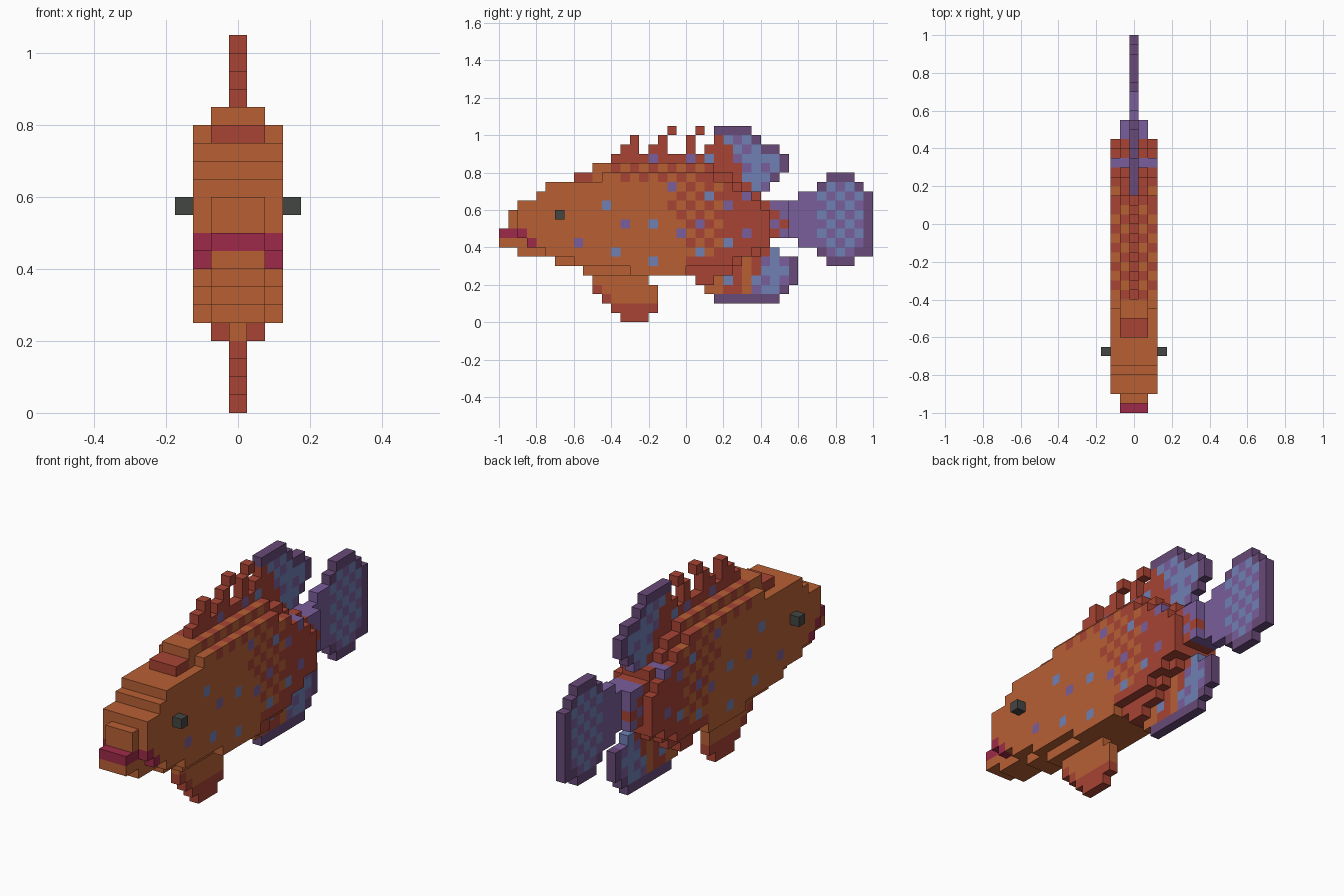
import bpy

if "Cube" in bpy.data.objects:
    bpy.data.objects.remove(bpy.data.objects["Cube"])

S = 0.05  # block size


def material(name, rgb):
    m = bpy.data.materials.new(name)
    lin = [((c / 255 + 0.055) / 1.055) ** 2.4 for c in rgb]
    m.diffuse_color = (*lin, 1)
    m.use_nodes = True
    m.node_tree.nodes["Principled BSDF"].inputs["Base Color"].default_value = m.diffuse_color
    return m


MATS = [material(n, c) for n, c in [
    ("orange", (184, 96, 52)), ("rust red", (168, 68, 52)),
    ("crimson", (158, 42, 72)), ("dark purple", (104, 74, 120)),
    ("violet", (122, 94, 156)), ("soft blue", (110, 128, 180)),
    ("charcoal", (68, 70, 68))]]
ORANGE, RED, CRIMSON, DARK, VIOLET, BLUE, GREY = range(7)

parts, taken = {}, {}


def fill(part, layers, boxes):
    """Claim blocks: each box is (y start, y end, z start, z end) in blocks."""
    for y0, y1, z0, z1 in boxes:
        for l in layers:
            for y in range(y0, y1):
                for z in range(z0, z1):
                    if (l, y, z) not in taken:
                        taken[l, y, z] = part
                        parts.setdefault(part, []).append((l, y, z))


# body: three-wide core plus outer flanks
fill("body", (-1, 0, 1), [
    (0, 1, 8, 10), (1, 2, 8, 12), (2, 4, 7, 13), (4, 5, 7, 14), (5, 6, 7, 15),
    (6, 8, 6, 15), (8, 9, 6, 16), (9, 10, 5, 16), (10, 21, 5, 17),
    (21, 23, 4, 17), (23, 25, 5, 16), (25, 26, 6, 15), (26, 28, 7, 14),
    (28, 29, 8, 13), (29, 31, 9, 13)])
fill("body", (-2, 2), [
    (2, 3, 9, 13), (3, 4, 8, 13), (4, 5, 8, 14), (5, 8, 7, 15), (8, 11, 6, 15),
    (11, 14, 6, 16), (14, 20, 5, 16), (20, 23, 6, 16), (23, 25, 6, 15),
    (25, 27, 7, 14), (27, 28, 8, 13), (28, 29, 8, 12)])
# spiny dorsal fin
fill("dorsal_fin", (0,), [
    (12, 23, 17, 18), (13, 14, 18, 19), (14, 15, 18, 20), (16, 17, 18, 19),
    (17, 18, 18, 20), (18, 19, 20, 21), (20, 21, 18, 20), (21, 22, 20, 21),
    (22, 23, 18, 19)])
fill("rear_dorsal_fin", (0,), [
    (23, 27, 14, 21), (27, 28, 14, 20), (28, 29, 14, 19), (29, 30, 15, 19),
    (30, 31, 16, 18)])
fill("anal_fin", (0,), [
    (21, 22, 4, 8), (22, 23, 3, 8), (23, 30, 2, 8), (30, 31, 3, 7),
    (31, 32, 4, 7)])
fill("belly_fin", (0,), [
    (10, 11, 3, 5), (11, 12, 2, 5), (12, 13, 1, 5), (13, 16, 0, 5),
    (16, 17, 1, 4)])
fill("tail_fin", (0,), [
    (31, 32, 9, 13), (32, 34, 8, 14), (34, 35, 7, 15), (35, 38, 6, 16),
    (38, 39, 7, 15), (39, 40, 7, 14)])
fill("eyes", (-3, 3), [(6, 7, 11, 12)])

# scattered scale spots on the flanks
SPOTS = {(11, 12): BLUE, (13, 10): VIOLET, (16, 10): BLUE, (8, 8): VIOLET,
         (12, 7): BLUE, (16, 6): BLUE, (19, 9): VIOLET, (18, 14): VIOLET,
         (16, 17): VIOLET, (20, 17): VIOLET, (22, 17): BLUE, (22, 13): BLUE,
         (21, 10): VIOLET, (24, 12): VIOLET, (26, 13): VIOLET,
         (26, 9): VIOLET, (24, 8): BLUE, (21, 7): BLUE, (24, 4): BLUE}


def colour(part, l, y, z):
    odd = (y + z) % 2
    rim = any((0, a, b) not in taken for a, b in
              ((y + 1, z), (y, z + 1), (y, z - 1)))
    if part == "eyes":
        return GREY
    if part == "tail_fin":
        if rim and y >= 34:
            return DARK
        return BLUE if y >= 34 and odd else VIOLET
    if part == "belly_fin":
        return RED if z <= 1 or y + z <= 13 and z < 4 else ORANGE
    if part == "rear_dorsal_fin":
        if rim and z >= 15:
            return DARK
        if y + (z - 15) / 2 < 26:
            return RED
        return BLUE if odd or y % 2 and y > 26 else VIOLET
    if part == "anal_fin":
        if z == 2 or y == 31 or (y == 30 and z == 3):
            return DARK
        if (y, z) in SPOTS:
            return SPOTS[y, z]
        if y - z / 2 >= 25:
            return BLUE if odd or y > 27 and y % 2 else VIOLET
        return ORANGE if y - z / 2 < 22.5 or y == 26 else RED
    if part == "dorsal_fin":
        return SPOTS.get((y, z), RED)
    # body: mouth, spots, then orange fading through a chequer into red
    if (z == 9 and y <= 2) or (z == 8 and y == 3 and abs(l) == 2):
        return CRIMSON
    if (y, z) in SPOTS and (y, z + 1) in {(b, c) for a, b, c in taken}:
        return SPOTS[y, z]
    if y >= 29:
        return VIOLET if odd or z == 12 else RED
    if z >= 15:
        if y in (8, 9):
            return RED if z == 15 else ORANGE
        return ORANGE if y < 12 or (y < 22 and odd) else RED
    if z == 4:
        return RED
    start = 20 - max(0, (z - 8) // 2)
    if y < start:
        return ORANGE
    return ORANGE if y < 24 and odd and z > 6 else RED


# each direction lists the four corners of that block face
FACES = {(1, 0, 0): ((1, 0, 0), (1, 1, 0), (1, 1, 1), (1, 0, 1)),
         (-1, 0, 0): ((0, 0, 0), (0, 0, 1), (0, 1, 1), (0, 1, 0)),
         (0, 1, 0): ((0, 1, 0), (0, 1, 1), (1, 1, 1), (1, 1, 0)),
         (0, -1, 0): ((0, 0, 0), (1, 0, 0), (1, 0, 1), (0, 0, 1)),
         (0, 0, 1): ((0, 0, 1), (1, 0, 1), (1, 1, 1), (0, 1, 1)),
         (0, 0, -1): ((0, 0, 0), (0, 1, 0), (1, 1, 0), (1, 0, 0))}

# skin every part with only its exposed block faces
for part, cells in parts.items():
    index, faces, cols = {}, [], []
    for l, y, z in cells:
        c = colour(part, l, y, z)
        for (dx, dy, dz), corners in FACES.items():
            if (l + dx, y + dy, z + dz) in taken:
                continue
            faces.append([index.setdefault((l + a, y + b, z + d), len(index))
                          for a, b, d in corners])
            cols.append(c)
    verts = [((a - 0.5) * S, b * S - 1, d * S) for a, b, d in index]
    me = bpy.data.meshes.new(part)
    me.from_pydata(verts, [], faces)
    for m in MATS:
        me.materials.append(m)
    for p, c in zip(me.polygons, cols):
        p.material_index = c
    bpy.context.collection.objects.link(bpy.data.objects.new(part, me))
